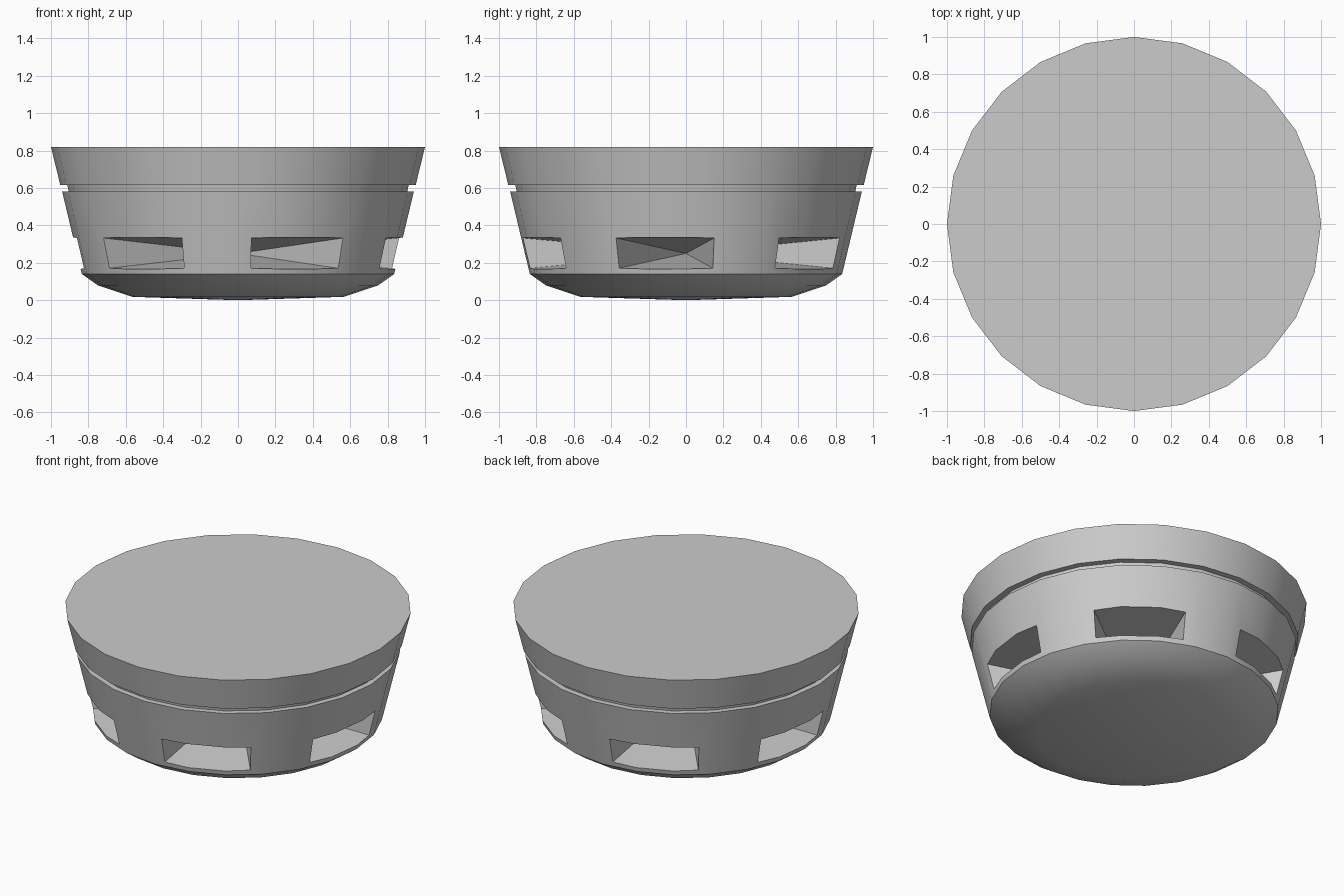
import bpy, bmesh, math

if "Cube" in bpy.data.objects:
    bpy.data.objects.remove(bpy.data.objects["Cube"])

SIDES = 24


def make_object(name, bm):
    bmesh.ops.recalc_face_normals(bm, faces=bm.faces)
    mesh = bpy.data.meshes.new(name)
    bm.to_mesh(mesh)
    bm.free()
    obj = bpy.data.objects.new(name, mesh)
    bpy.context.collection.objects.link(obj)
    return obj


# Turned body: tapered wall, narrow groove, rounded base
profile = [(0.565, 0.018), (0.75, 0.08), (0.835, 0.14), (0.94, 0.58),
           (0.905, 0.58), (0.912, 0.615), (0.95, 0.615), (1.0, 0.82)]
bm = bmesh.new()
rings = []
for r, z in profile:
    rings.append([bm.verts.new((r * math.cos(math.tau * i / SIDES),
                                r * math.sin(math.tau * i / SIDES), z))
                  for i in range(SIDES)])
for low, high in zip(rings, rings[1:]):
    for i in range(SIDES):
        j = (i + 1) % SIDES
        bm.faces.new((low[i], low[j], high[j], high[i]))
bm.faces.new(rings[-1])
bottom = bm.verts.new((0, 0, 0))
for i in range(SIDES):
    bm.faces.new((rings[0][(i + 1) % SIDES], rings[0][i], bottom))
body = make_object("round_body", bm)

# Six wedge pockets narrowing towards the centre of the body
APEX_Z, HALF_ANGLE = 0.25, math.radians(17.6)
NEAR, FAR = 0.012, 1.05
bm = bmesh.new()
for k in range(6):
    mid = math.radians(-67.7 + 60 * k)
    ends = []
    for d in (NEAR, FAR):
        ring = []
        for side, up in ((-1, -1), (1, -1), (1, 1), (-1, 1)):
            a = mid + side * HALF_ANGLE
            r = d / math.cos(HALF_ANGLE)
            ring.append(bm.verts.new((r * math.cos(a), r * math.sin(a),
                                      APEX_Z + up * 0.099 * d)))
        ends.append(ring)
        bm.faces.new(ring)
    for i in range(4):
        j = (i + 1) % 4
        bm.faces.new((ends[0][i], ends[0][j], ends[1][j], ends[1][i]))
cutter = make_object("pocket_cutter", bm)

cut = body.modifiers.new("pockets", 'BOOLEAN')
cut.operation = 'DIFFERENCE'
cut.solver = 'EXACT'
cut.object = cutter
bpy.ops.object.select_all(action='DESELECT')
bpy.context.view_layer.objects.active = body
body.select_set(True)
bpy.ops.object.modifier_apply(modifier=cut.name)
bpy.data.objects.remove(cutter, do_unlink=True)
bpy.ops.object.shade_smooth_by_angle(angle=math.radians(35))
